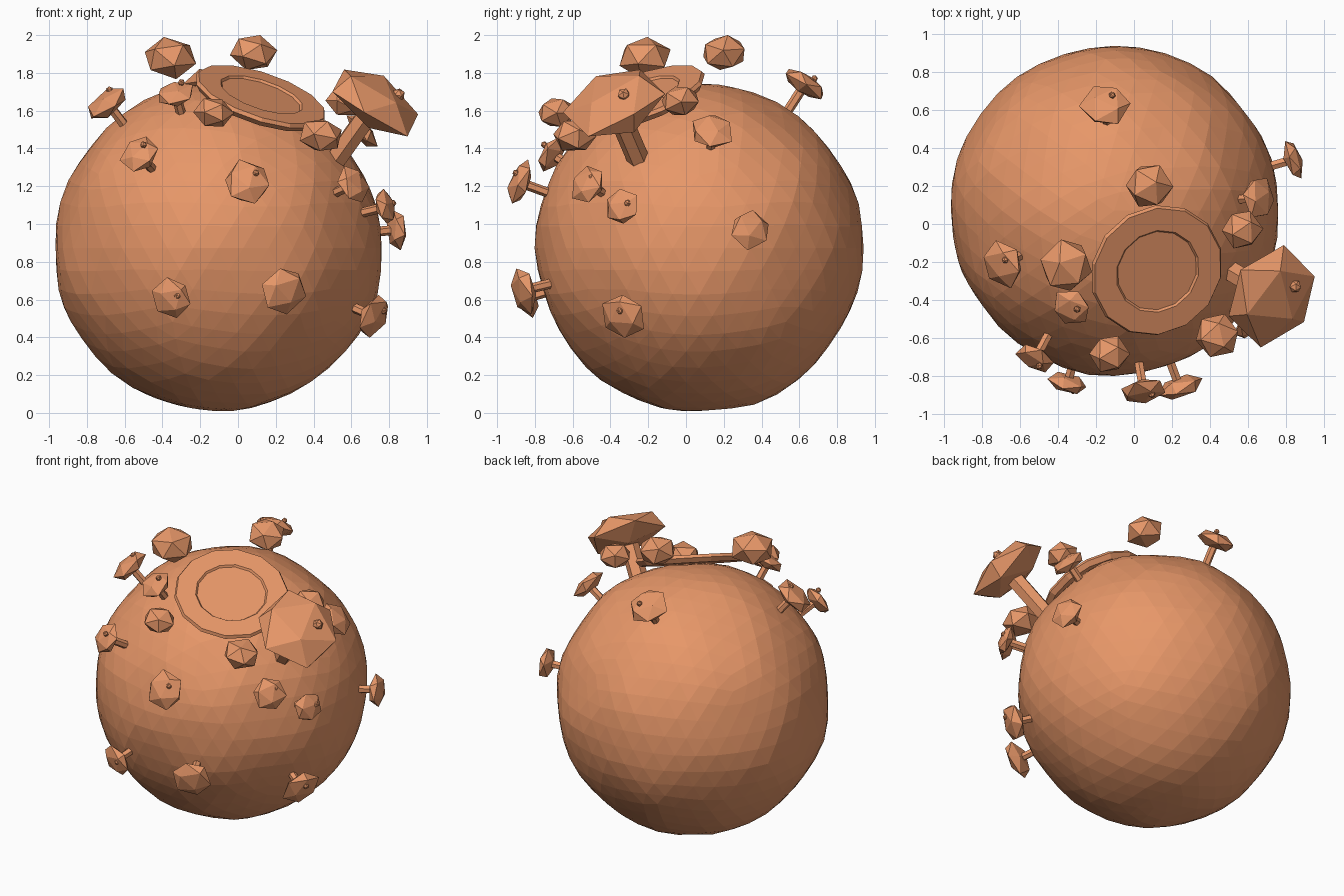
import bpy, bmesh, random, math
from mathutils import Vector, Matrix, noise

if "Cube" in bpy.data.objects:
    bpy.data.objects.remove(bpy.data.objects["Cube"])

random.seed(4)
CENTRE = Vector((-0.105, 0.07, 0.872))
R = 0.868

clay = bpy.data.materials.new("clay")
clay.diffuse_color = (0.80, 0.31, 0.14, 1)
clay.use_nodes = True
clay.node_tree.nodes["Principled BSDF"].inputs["Base Color"].default_value = clay.diffuse_color


def finish(bm, name):
    bmesh.ops.recalc_face_normals(bm, faces=bm.faces[:])
    me = bpy.data.meshes.new(name)
    bm.to_mesh(me)
    bm.free()
    me.materials.append(clay)
    ob = bpy.data.objects.new(name, me)
    bpy.context.collection.objects.link(ob)
    return ob


def frame(origin, normal):
    """Matrix placing local z along the normal at origin."""
    q = Vector(normal).normalized().to_track_quat('Z', 'Y')
    return Matrix.Translation(origin) @ q.to_matrix().to_4x4()


def pebble(name, origin, normal, radius, flat, jitter=0.06):
    """Squashed, slightly irregular icosahedron."""
    bm = bmesh.new()
    bmesh.ops.create_icosphere(bm, subdivisions=1, radius=radius)
    turn = Matrix.Rotation(random.uniform(0.3, 0.6), 4, 'X')
    spin = Matrix.Rotation(random.uniform(0, 6.28), 4, 'Z')
    for v in bm.verts:
        v.co *= 1 + random.uniform(-jitter, jitter)
    m = frame(origin, normal) @ Matrix.Diagonal((1, 1, flat, 1)) @ spin @ turn
    bmesh.ops.transform(bm, matrix=m, verts=bm.verts[:])
    return finish(bm, name)


def stalk(name, top, normal, radius, length):
    bm = bmesh.new()
    bmesh.ops.create_cone(bm, cap_ends=True, segments=6, radius1=radius,
                          radius2=radius, depth=length)
    m = frame(top, normal) @ Matrix.Translation((0, 0, -length / 2))
    bmesh.ops.transform(bm, matrix=m, verts=bm.verts[:])
    return finish(bm, name)


# Boulder body, faceted and gently lumpy, flattened below the crater
crater_n = Vector((0.30, -0.33, 0.90)).normalized()
bm = bmesh.new()
bmesh.ops.create_icosphere(bm, subdivisions=4, radius=R)
for v in bm.verts:
    v.co *= 1 + 0.022 * noise.noise(v.co * 3.0)
    over = v.co.dot(crater_n) - 0.85
    if over > 0:
        v.co -= crater_n * over
    v.co += CENTRE
    v.co.z = max(v.co.z, 0)
finish(bm, "body")

# Crater plate: rimmed disc with a shallow sunken floor
bm = bmesh.new()
rings = []
SIDES = 14
for r, h in ((0.34, -0.05), (0.365, -0.02), (0.355, 0.0), (0.23, 0.0), (0.22, -0.012)):
    rings.append([bm.verts.new((r * math.cos(2 * math.pi * i / SIDES),
                                r * math.sin(2 * math.pi * i / SIDES), h))
                  for i in range(SIDES)])
for a, b in zip(rings, rings[1:]):
    for i in range(SIDES):
        j = (i + 1) % SIDES
        bm.faces.new((a[i], a[j], b[j], b[i]))
bm.faces.new(rings[-1])
bm.faces.new(rings[0][::-1])
bmesh.ops.transform(bm, matrix=frame(Vector((0.125, -0.25, 1.685)), crater_n),
                    verts=bm.verts[:])
finish(bm, "crater")

# Stalked buds: cap centre, cap radius, offset of the small bead (or None)
buds = [
    ((0.66, 0.14, 1.49), 0.12, None),
    ((0.84, 0.34, 0.97), 0.11, None),
    ((-0.69, -0.21, 1.64), 0.13, (0.01, 0.02, 0.07)),
    ((-0.15, 0.63, 1.74), 0.135, (0.035, 0.05, 0.03)),
    ((-0.52, -0.71, 1.37), 0.11, (0.02, -0.04, 0.05)),
    ((0.05, -0.88, 1.22), 0.13, (0.045, -0.02, 0.05)),
    ((-0.35, -0.84, 0.61), 0.11, (0.03, -0.04, 0.01)),
    ((0.24, -0.86, 0.65), 0.13, None),
    ((0.72, -0.33, 0.51), 0.13, (0.05, -0.02, 0.03)),
    ((0.78, -0.34, 1.09), 0.10, (0.04, 0.03, 0.02)),
    ((0.61, -0.52, 1.21), 0.11, (0.03, 0.02, 0.04)),
    ((-0.33, -0.44, 1.69), 0.11, (0.03, -0.01, 0.06)),
]
for k, (p, r, bead) in enumerate(buds):
    p = Vector(p)
    n = p - CENTRE
    stalk(f"bud_stalk_{k}", p, n, 0.026, 0.18)
    pebble(f"bud_cap_{k}", p, n, r, 0.42)
    if bead:
        pebble(f"bud_bead_{k}", p + Vector(bead), n, 0.019, 1, 0)

# One large bud
p, n = Vector((0.73, -0.38, 1.64)), Vector((0.55, -0.33, 0.77))
stalk("large_stalk", p, n, 0.06, 0.42)
pebble("large_cap", p, n, 0.275, 0.4)
pebble("large_bead", p + Vector((0.12, 0.05, 0.045)), n, 0.035, 1, 0)

# Loose pebbles round the crater
for k, (p, r) in enumerate((((-0.36, -0.22, 1.88), 0.145), ((0.08, 0.20, 1.907), 0.127),
                            ((0.57, -0.03, 1.65), 0.11), ((0.44, -0.59, 1.47), 0.122),
                            ((-0.13, -0.685, 1.59), 0.108))):
    pebble(f"pebble_{k}", Vector(p), (0.1, -0.1, 1), r, 0.78, 0.03)
